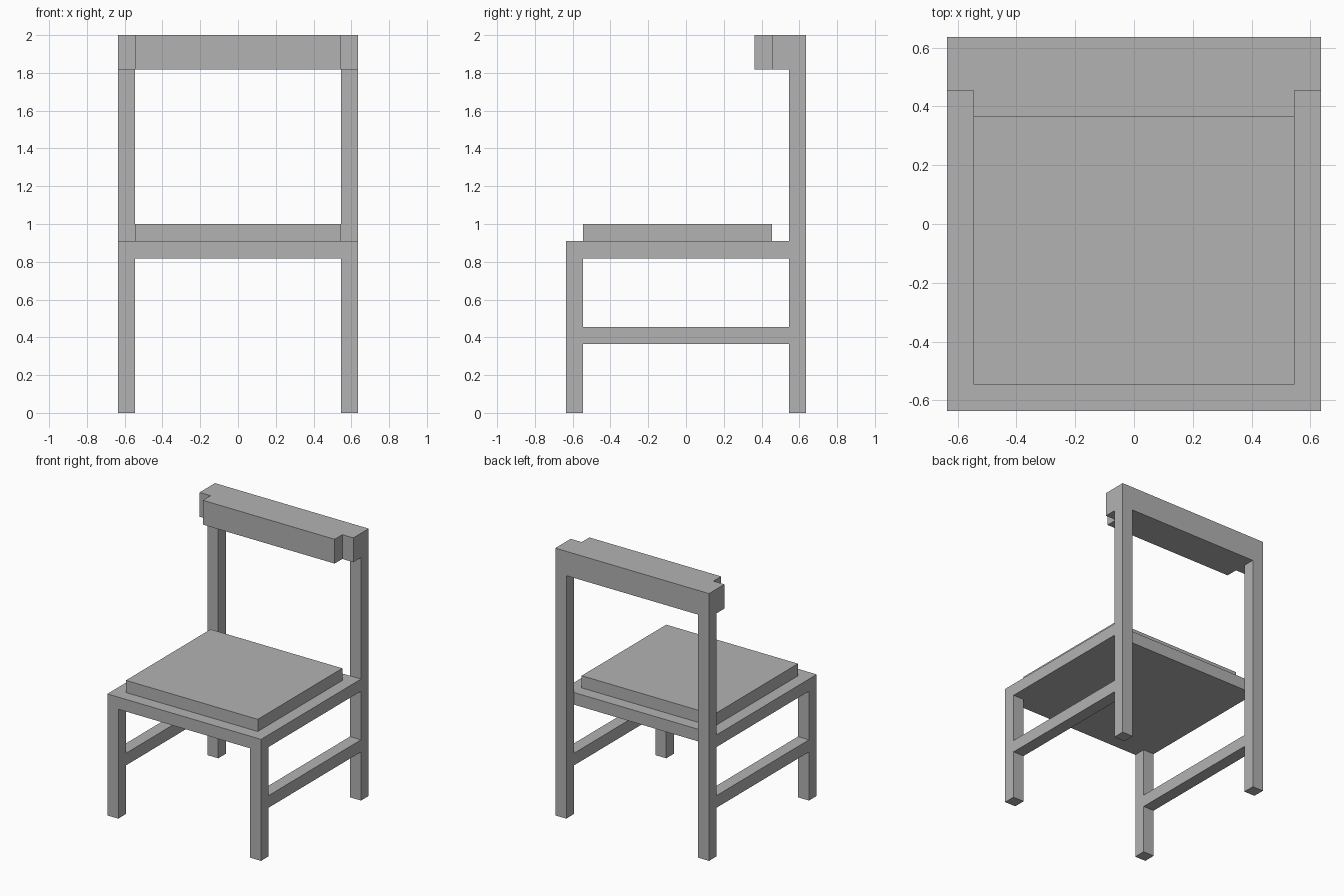
import bpy
import bmesh

cube = bpy.data.objects.get("Cube")
if cube:
    bpy.data.objects.remove(cube, do_unlink=True)

U = 1 / 11  # the chair is laid out on a grid, 22 units tall

grey = bpy.data.materials.new("plain grey")
grey.use_nodes = True
COLOUR = (0.448, 0.448, 0.448, 1)
grey.diffuse_color = COLOUR
grey.node_tree.nodes["Principled BSDF"].inputs["Base Color"].default_value = COLOUR


def finish(name, bm):
    bmesh.ops.recalc_face_normals(bm, faces=bm.faces)
    mesh = bpy.data.meshes.new(name)
    bm.to_mesh(mesh)
    bm.free()
    mesh.materials.append(grey)
    obj = bpy.data.objects.new(name, mesh)
    bpy.context.collection.objects.link(obj)
    return obj


def box(name, x, y, z):
    """Box from (low, high) ranges in grid units."""
    bm = bmesh.new()
    bmesh.ops.create_cube(bm, size=1)
    for v in bm.verts:
        v.co = [(r[0] if c < 0 else r[1]) * U for c, r in zip(v.co, (x, y, z))]
    return finish(name, bm)


def prism(name, outline, z):
    """Vertical extrusion of an xy outline in grid units."""
    bm = bmesh.new()
    face = bm.faces.new([bm.verts.new((x * U, y * U, z[0] * U)) for x, y in outline])
    top = bmesh.ops.extrude_face_region(bm, geom=[face])
    verts = [g for g in top["geom"] if isinstance(g, bmesh.types.BMVert)]
    bmesh.ops.translate(bm, verts=verts, vec=(0, 0, (z[1] - z[0]) * U))
    return finish(name, bm)


# Legs and side stretchers
for side, x in (("left", (6, 7)), ("right", (-7, -6))):
    box(f"front_leg_{side}", x, (-7, -6), (0, 9))
    box(f"back_leg_{side}", x, (6, 7), (0, 20))
    box(f"stretcher_{side}", x, (-6, 6), (4, 5))

# Seat board stops in front of the back legs, cushion sits on it
box("seat", (-7, 7), (-7, 6), (9, 10))
box("cushion", (-6, 6), (-6, 5), (10, 11))

# Top rail with a stepped front
half = [(7, 7), (7, 5), (6, 5), (6, 4)]
prism("back_rail", half + [(-x, y) for x, y in reversed(half)], (20, 22))
